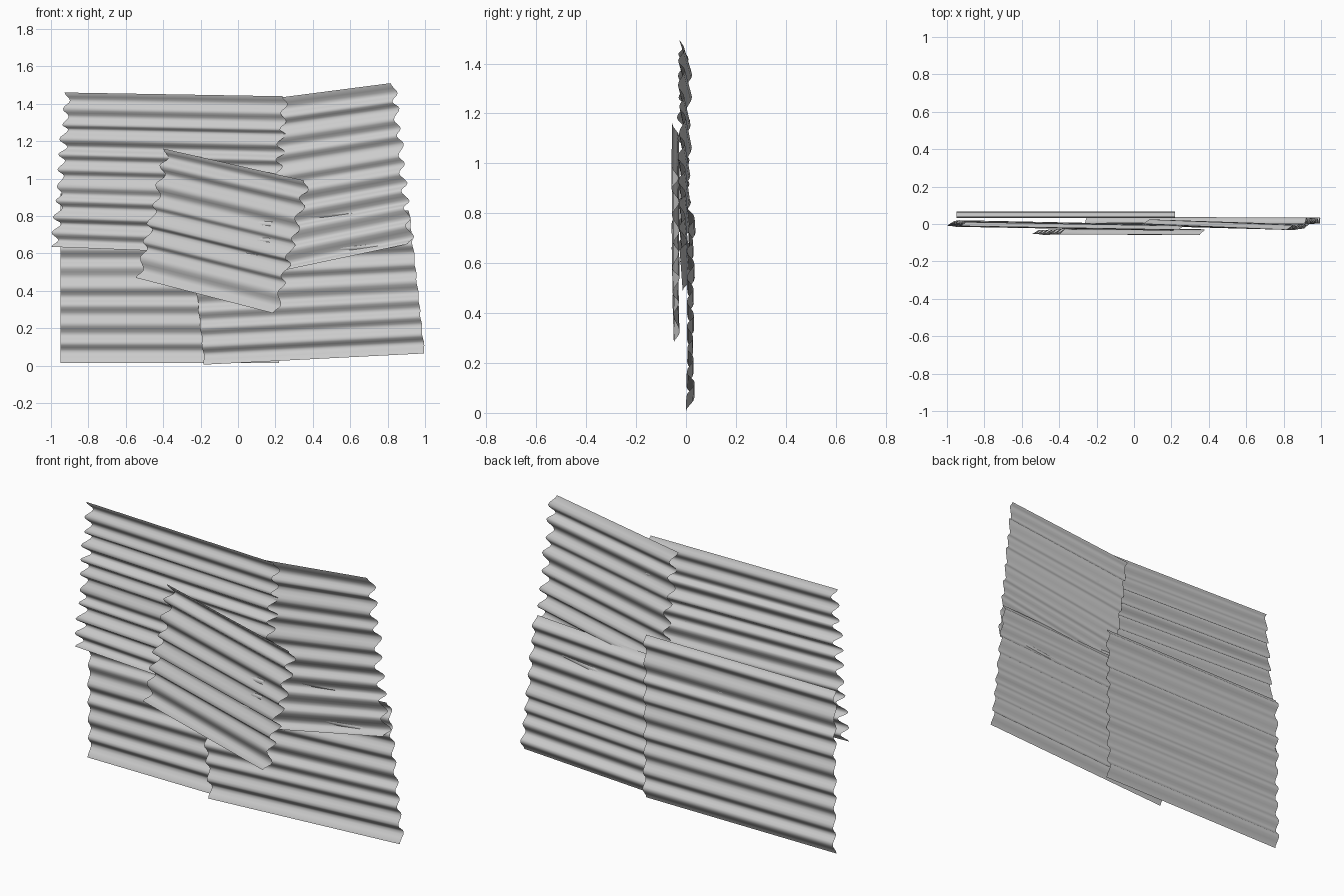
import bpy, bmesh, math, random
from mathutils import Vector

if "Cube" in bpy.data.objects:
    bpy.data.objects.remove(bpy.data.objects["Cube"])


def sheet(name, tl, tr, br, bl, waves, shear, seed, amp=0.017):
    """Corrugated sheet between four (x, y, z) corners; ridges run left to right."""
    rng = random.Random(seed)
    tl, tr, br, bl = map(Vector, (tl, tr, br, bl))
    # slightly dented, uneven wave profile: one crest and one trough per wave
    n = waves * 2
    knots = [(1 if i % 2 else -1) * amp * rng.uniform(0.55, 1.0) for i in range(n + 1)]
    spots = [(i + (rng.uniform(-0.22, 0.22) if 0 < i < n else 0)) / n for i in range(n + 1)]
    profile = []
    steps = 4
    for i in range(n):
        for k in range(steps):
            t = k / steps
            s = (1 - math.cos(math.pi * t)) / 2
            profile.append((spots[i] + (spots[i + 1] - spots[i]) * t,
                            knots[i] + (knots[i + 1] - knots[i]) * s))
    profile.append((1.0, knots[-1]))

    bm = bmesh.new()
    cols = 6
    rows = []
    for v, d in profile:
        left, right = tl.lerp(bl, v), tr.lerp(br, v)
        rows.append([bm.verts.new(left.lerp(right, c / cols) + Vector((shear * d, d, 0)))
                     for c in range(cols + 1)])
    for a, b in zip(rows, rows[1:]):
        for c in range(cols):
            bm.faces.new((a[c], b[c], b[c + 1], a[c + 1]))
    me = bpy.data.meshes.new(name)
    bm.to_mesh(me)
    bm.free()
    for p in me.polygons:
        p.use_smooth = True
    ob = bpy.data.objects.new(name, me)
    bpy.context.collection.objects.link(ob)
    return ob


# rearmost sheet, lower left
sheet("lower_left_sheet", (-0.95, 0.047, 0.92), (0.22, 0.047, 0.92),
      (0.22, 0.051, 0.015), (-0.95, 0.051, 0.015), 9, 0.0, 1)
# lower right sheet, tilted a little
sheet("lower_right_sheet", (-0.26, 0.022, 0.77), (0.915, 0.018, 0.83),
      (0.998, 0.018, 0.065), (-0.18, 0.016, 0.005), 8, 0.2, 2)
# upper right sheet, slipped behind the upper left one
sheet("upper_right_sheet", (0.06, 0.012, 1.41), (0.83, -0.02, 1.51),
      (0.925, -0.012, 0.65), (0.17, 0.0, 0.49), 9, 1.3, 3)
# upper left sheet
sheet("upper_left_sheet", (-0.91, 0.0, 1.46), (0.255, -0.02, 1.44),
      (0.18, -0.02, 0.59), (-0.98, 0.005, 0.635), 10, 1.5, 4)
# small patch on the front
sheet("front_patch", (-0.38, -0.042, 1.16), (0.37, -0.045, 0.99),
      (0.205, -0.036, 0.28), (-0.53, -0.042, 0.47), 7, 1.4, 5, 0.016)
